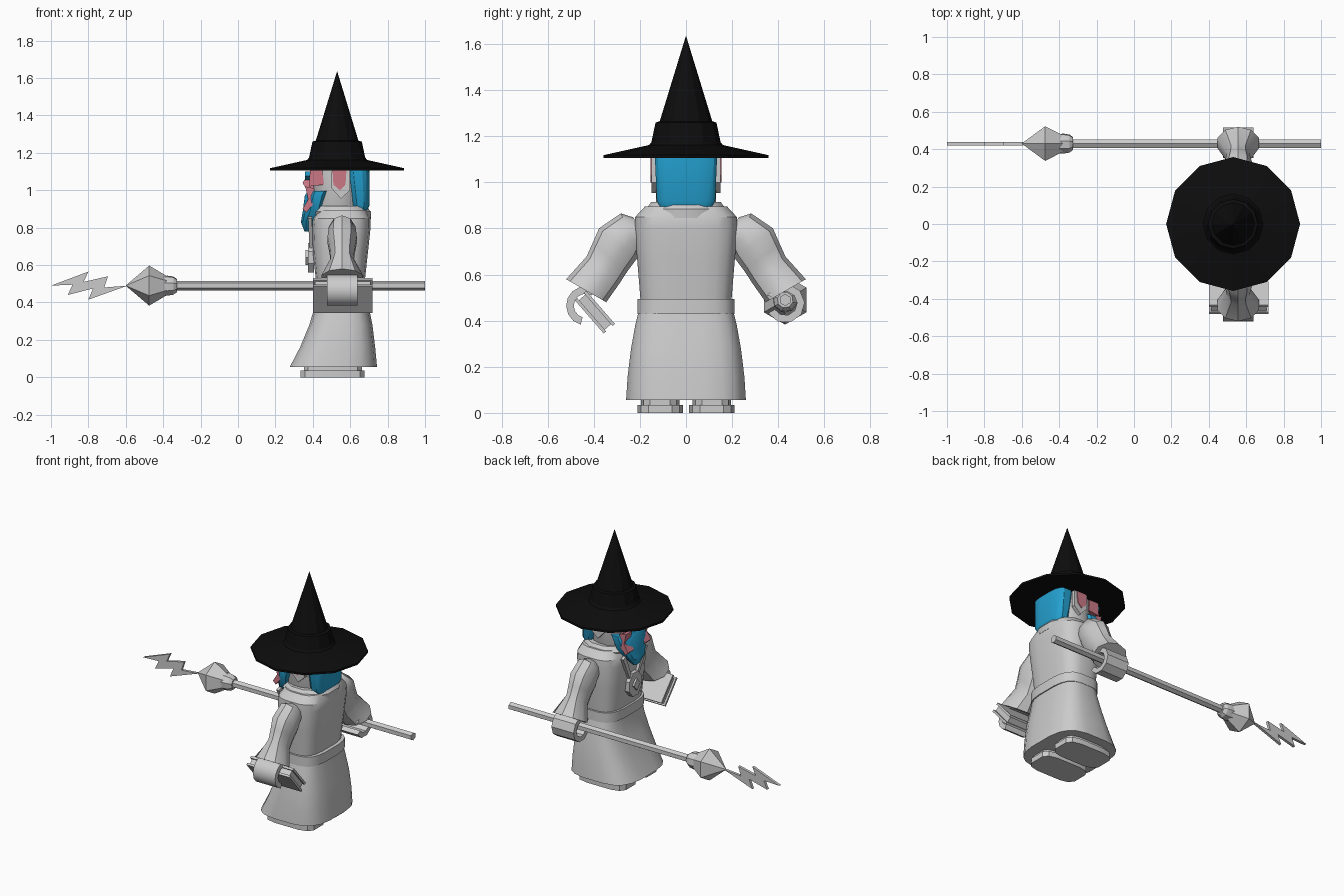
import bpy, bmesh
from math import sin, cos, pi, radians
from mathutils import Vector, Matrix

if "Cube" in bpy.data.objects:
    bpy.data.objects.remove(bpy.data.objects["Cube"])


def material(name, rgb):
    m = bpy.data.materials.new(name)
    m.use_nodes = True
    m.diffuse_color = (*rgb, 1)
    m.node_tree.nodes["Principled BSDF"].inputs["Base Color"].default_value = (*rgb, 1)
    return m


GREY = material("pale grey", (0.6, 0.6, 0.6))
BLUE = material("hair blue", (0.018, 0.36, 0.64))
PINK = material("skin pink", (0.6, 0.19, 0.24))
BLACK = material("hat black", (0.004, 0.004, 0.004))


def finish(name, bm, mat, angle=30):
    bmesh.ops.remove_doubles(bm, verts=bm.verts, dist=0.0005)
    bmesh.ops.recalc_face_normals(bm, faces=bm.faces)
    mesh = bpy.data.meshes.new(name)
    bm.to_mesh(mesh)
    bm.free()
    mesh.materials.append(mat)
    ob = bpy.data.objects.new(name, mesh)
    bpy.context.collection.objects.link(ob)
    bpy.ops.object.select_all(action='DESELECT')
    ob.select_set(True)
    bpy.context.view_layer.objects.active = ob
    bpy.ops.object.shade_smooth_by_angle(angle=radians(angle))
    return ob


def loft(name, rings, mat, angle=30, closed=False):
    """Skin a list of equal rings; cap the ends, or join last to first."""
    bm = bmesh.new()
    loops = [[bm.verts.new(p) for p in r] for r in rings]
    n = len(loops[0])
    pairs = list(zip(loops, loops[1:]))
    if closed:
        pairs.append((loops[-1], loops[0]))
    else:
        bm.faces.new(loops[0])
        bm.faces.new(loops[-1])
    for a, b in pairs:
        for i in range(n):
            j = (i + 1) % n
            bm.faces.new((a[i], a[j], b[j], b[i]))
    return finish(name, bm, mat, angle)


def oval(x0, x1, ry, z, n=20, power=0.6, tilt=0.0):
    """Rounded-rectangle ring in plan; tilt raises the back (+x)."""
    pts = []
    for i in range(n):
        a = 2 * pi * (i + 0.5) / n
        c, s = cos(a), sin(a)
        ux = abs(c) ** power * (1 if c > 0 else -1)
        uy = abs(s) ** power * (1 if s > 0 else -1)
        pts.append(Vector(((x0 + x1) / 2 + ux * (x1 - x0) / 2, uy * ry, z + ux * tilt)))
    return pts


def circle(center, u, v, n, start=0.0):
    return [Vector(center) + Vector(u) * cos(2 * pi * i / n + start)
            + Vector(v) * sin(2 * pi * i / n + start) for i in range(n)]


def prism(name, pts, direction, mat, angle=30):
    d = Vector(direction)
    return loft(name, [[Vector(p) - d for p in pts], [Vector(p) + d for p in pts]], mat, angle)


def box(name, center, size, mat, rot=None):
    bm = bmesh.new()
    m = Matrix.Translation(center) @ (rot or Matrix()) @ Matrix.Diagonal((*size, 1))
    bmesh.ops.create_cube(bm, size=1, matrix=m)
    return finish(name, bm, mat)


# Robe: skirt, belt, chest and collar
loft("skirt", [oval(0.275, 0.745, 0.262, 0.055), oval(0.33, 0.735, 0.255, 0.16),
               oval(0.38, 0.72, 0.24, 0.28), oval(0.41, 0.70, 0.222, 0.38),
               oval(0.415, 0.69, 0.205, 0.45)], GREY)
loft("belt", [oval(0.405, 0.70, 0.212, 0.43), oval(0.405, 0.70, 0.212, 0.495)], GREY)
loft("chest", [oval(0.42, 0.675, 0.198, 0.48), oval(0.40, 0.695, 0.213, 0.66),
               oval(0.395, 0.71, 0.225, 0.80), oval(0.40, 0.71, 0.222, 0.85),
               oval(0.43, 0.69, 0.18, 0.895)], GREY)
loft("collar", [oval(0.395, 0.715, 0.15, 0.845, 12, 0.85),
                oval(0.385, 0.715, 0.178, 0.885, 12, 0.85),
                oval(0.41, 0.69, 0.155, 0.915, 12, 0.85)], GREY)

# Feet
for side, label in ((1, "staff_side"), (-1, "book_side")):
    for part, x0, x1, w, z0, z1 in (("sole", 0.33, 0.68, 0.10, 0, 0.035),
                                    ("ankle", 0.35, 0.665, 0.085, 0.03, 0.07)):
        outline = [(p.x, p.y + side * 0.112, (z0 + z1) / 2)
                   for p in oval(x0, x1, w, 0, 12, 0.5)]
        prism(f"{label}_{part}", outline, (0, 0, (z1 - z0) / 2), GREY)

# Sleeves (centre y, z, half height, half width) and gripping hands
SLEEVE = [(0.20, 0.785, 0.07, 0.06), (0.245, 0.78, 0.095, 0.075), (0.295, 0.735, 0.105, 0.082),
          (0.33, 0.675, 0.097, 0.07), (0.36, 0.62, 0.092, 0.064), (0.433, 0.53, 0.10, 0.117)]
ARM_X = 0.557
for side, label, arc in ((1, "staff", (155, -150)), (-1, "book", (120, -75))):
    rings = []
    for y, z, h, w in SLEEVE:
        across = Vector((0, side * 0.78, 0.63)) if y > 0.25 else Vector((0, side * 0.4, 0.9))
        if y > 0.4:
            across = Vector((0, side * 0.87, 0.5))
        rings.append(circle((ARM_X, side * y, z), across * h, (w, 0, 0), 10))
    loft(f"{label}_sleeve", rings, GREY, 35)
    cy, cz = (0.43, 0.475) if side > 0 else (0.435, 0.465)
    rings = []
    for i in range(9):
        a = radians(arc[0] + (arc[1] - arc[0]) * i / 8)
        d = Vector((0, side * cos(a), sin(a)))
        c = Vector((ARM_X, side * cy, cz))
        hx = Vector((0.082, 0, 0))
        rings.append([c + d * 0.052 - hx, c + d * 0.085 - hx, c + d * 0.085 + hx, c + d * 0.052 + hx])
    loft(f"{label}_hand", rings, GREY, 35)

# Staff with collar, faceted head and lightning bolt
SY, SZ = 0.43, 0.49


def along_x(name, stations, n):
    loft(name, [circle((x, SY, SZ), (0, r, 0), (0, 0, r), n, pi / 6) for x, r in stations], GREY, 20)


along_x("staff_shaft", [(-0.36, 0.026), (1.0, 0.026)], 6)
along_x("staff_collar", [(-0.42, 0.052), (-0.375, 0.055), (-0.345, 0.05), (-0.325, 0.035)], 8)
along_x("staff_head", [(-0.60, 0.0006), (-0.475, 0.107), (-0.37, 0.045)], 6)
bolt = [(-1, 0.49), (-0.80, 0.565), (-0.825, 0.51), (-0.695, 0.54), (-0.715, 0.48), (-0.59, 0.49),
        (-0.80, 0.415), (-0.775, 0.475), (-0.91, 0.44), (-0.885, 0.495)]
prism("lightning_bolt", [(x, SY, z) for x, z in bolt], (0, 0.009, 0), GREY)

# Book: two covers round a page block
tilt = Matrix.Rotation(radians(-49), 4, 'X')
center = Vector((0.56, -0.395, 0.437))
for name, off, size in (("book_cover_front", 0.025, (0.32, 0.19, 0.014)),
                        ("book_cover_back", -0.025, (0.32, 0.19, 0.014)),
                        ("book_pages", 0, (0.295, 0.17, 0.04))):
    box(name, center + tilt @ Vector((0, 0, off)), size, GREY, tilt)

# Pendant on the chest
prism("pendant", circle((0.39, 0, 0.64), (0, 0.07, 0), (0, 0, 0.085), 8, pi / 8), (0.016, 0, 0), GREY)
prism("pendant_gem", circle((0.372, 0, 0.64), (0, 0.035, 0), (0, 0, 0.04), 4), (0.01, 0, 0), GREY)
for s in (1, -1):
    prism(f"pendant_strap_{'a' if s > 0 else 'b'}",
          [(0.392, s * 0.03, 0.70), (0.392, s * 0.05, 0.69), (0.385, s * 0.13, 0.85),
           (0.385, s * 0.10, 0.86)], (0.01, 0, 0), GREY)

# Head, ears and hair
loft("head", [oval(0.42, 0.64, 0.11, 0.86, 16, 0.9), oval(0.40, 0.66, 0.132, 0.91, 16, 0.9),
              oval(0.40, 0.66, 0.132, 1.12, 16, 0.9)], GREY)
loft("hair", [oval(0.625, 0.69, 0.11, 0.888, 16, 0.6), oval(0.605, 0.704, 0.128, 0.92, 16, 0.6),
              oval(0.575, 0.704, 0.137, 1.12, 16, 0.6)], BLUE)
for s, label in ((1, "staff_side"), (-1, "book_side")):
    y = s * 0.138
    prism(f"{label}_ear_rim", [(0.50, y, 1.10), (0.50, y, 1.01), (0.55, y, 0.955),
                               (0.60, y, 1.0), (0.60, y, 1.11)], (0, 0.012, 0), GREY)
    prism(f"{label}_ear", [(0.505, y, 1.11), (0.51, y, 1.03), (0.545, y, 1.0),
                           (0.575, y, 1.03), (0.58, y, 1.11)], (0, 0.017, 0), PINK)
    # Cheek and curling lip beside the nose
    prism(f"{label}_cheek", [(0.385, s * 0.08, 1.11), (0.45, s * 0.08, 1.11),
                             (0.46, s * 0.08, 1.03), (0.38, s * 0.08, 1.02)], (0, 0.04, 0), PINK)
    prism(f"{label}_lip", [(0.36, s * 0.09, 1.02), (0.41, s * 0.09, 1.01), (0.405, s * 0.09, 0.93),
                           (0.365, s * 0.09, 0.88), (0.345, s * 0.09, 0.90),
                           (0.375, s * 0.09, 0.95)], (0, 0.032, 0), PINK)
    # Eyebrow
    prism(f"{label}_brow", [(0.372, s * 0.03, 1.08), (0.372, s * 0.10, 1.10),
                            (0.372, s * 0.10, 1.075), (0.372, s * 0.03, 1.055)], (0.015, 0, 0), BLUE)

# Nose: wedge pointing forward
loft("nose", [[(0.36, -0.035, 1.015), (0.36, 0.035, 1.015), (0.42, 0.04, 1.01), (0.42, -0.04, 1.01)],
              [(0.345, -0.028, 1.04), (0.345, 0.028, 1.04), (0.42, 0.04, 1.04), (0.42, -0.04, 1.04)],
              [(0.385, -0.015, 1.10), (0.385, 0.015, 1.10), (0.42, 0.025, 1.10), (0.42, -0.025, 1.10)]], PINK)

# Beard tapering down over the chest
loft("beard", [oval(0.355, 0.385, 0.03, 0.78, 12, 0.8), oval(0.335, 0.42, 0.075, 0.83, 12, 0.8),
               oval(0.345, 0.47, 0.115, 0.89, 12, 0.8), oval(0.355, 0.495, 0.137, 0.97, 12, 0.8),
               oval(0.37, 0.505, 0.137, 0.995, 12, 0.8)], BLUE)

# Hat: twelve-sided brim, band and cone
loft("hat", [circle((0.53, 0, z), (r, 0, 0), (0, r, 0), 12) for r, z in
             [(0.12, 1.105), (0.358, 1.105), (0.358, 1.118), (0.16, 1.162), (0.15, 1.175),
              (0.132, 1.26), (0.114, 1.265), (0.0006, 1.635)]], BLACK, 25)
